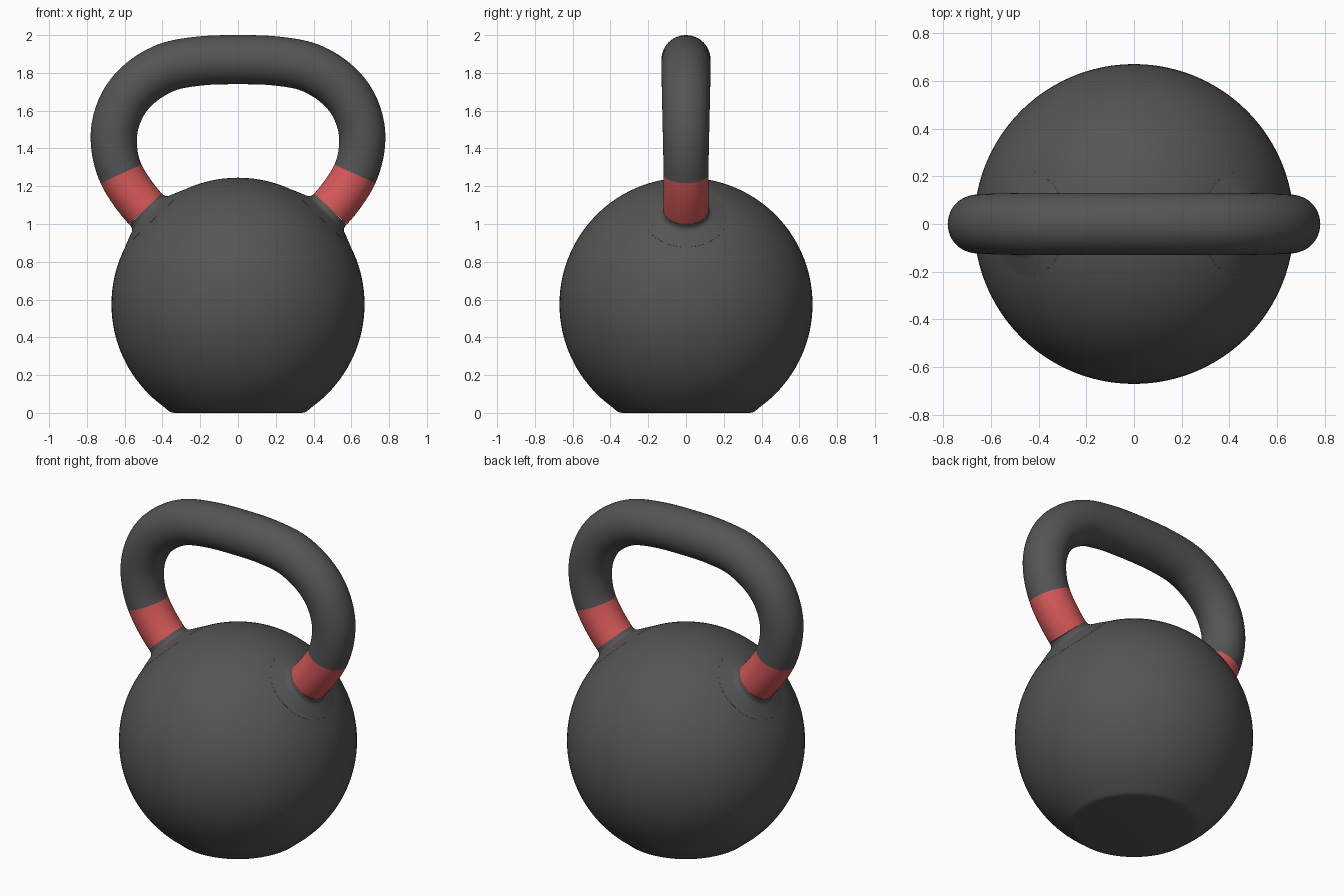
import bpy, bmesh
from math import sin, cos, pi, sqrt
from mathutils import Vector

if "Cube" in bpy.data.objects:
    bpy.data.objects.remove(bpy.data.objects["Cube"])


def material(name, rgb):
    m = bpy.data.materials.new(name)
    m.diffuse_color = (*rgb, 1)
    m.use_nodes = True
    m.node_tree.nodes["Principled BSDF"].inputs["Base Color"].default_value = m.diffuse_color
    return m


IRON = material("dark_iron", (0.09, 0.09, 0.09))
RED = material("red_band", (0.68, 0.10, 0.10))
CENTRE, R = Vector((0, 0, 0.575)), 0.67


def ring(centre, axis, radius, sides):
    """Circle of points around an axis lying in the XZ plane."""
    v = Vector((0, 1, 0))
    u = v.cross(axis).normalized()
    return [centre + radius * (u * cos(2 * pi * i / sides) + v * sin(2 * pi * i / sides))
            for i in range(sides)]


def skin(name, rings, mat, mirror=False):
    """Bridge successive rings and cap both ends."""
    bm = bmesh.new()
    loops = [[bm.verts.new(p) for p in r] for r in rings]
    n = len(loops[0])
    for a, b in zip(loops, loops[1:]):
        for i in range(n):
            j = (i + 1) % n
            bm.faces.new((a[i], a[j], b[j], b[i]))
    bm.faces.new(loops[0])
    bm.faces.new(loops[-1])
    bmesh.ops.recalc_face_normals(bm, faces=bm.faces)
    me = bpy.data.meshes.new(name)
    bm.to_mesh(me)
    bm.free()
    me.materials.append(mat)
    ob = bpy.data.objects.new(name, me)
    bpy.context.collection.objects.link(ob)
    bpy.ops.object.select_all(action='DESELECT')
    ob.select_set(True)
    bpy.context.view_layer.objects.active = ob
    bpy.ops.object.shade_smooth_by_angle(angle=0.6)
    if mirror:
        ob.modifiers.new("mirror", 'MIRROR')
    return ob


def spline(pts, k, t):
    """Catmull-Rom position and tangent on segment k."""
    a, b, c, d = pts[k - 1:k + 3]
    q1, q2, q3 = c - a, 2 * a - 5 * b + 4 * c - d, 3 * b - a - 3 * c + d
    return (0.5 * (2 * b + q1 * t + q2 * t * t + q3 * t ** 3),
            (q1 + 2 * q2 * t + 3 * q3 * t * t).normalized())


# Ball body with a flat, softly rounded foot
up = Vector((0, 0, 1))
profile = [(0.335, 0), (0.352, 0.002), (0.366, 0.009)]
start = -0.945
for i in range(49):
    a = start + (pi / 2 - 0.002 - start) * i / 48
    profile.append((R * cos(a), CENTRE.z + R * sin(a)))
skin("body", [ring(up * z, up, r, 96) for r, z in profile], IRON)

# Handle centreline: half path from the top middle down to the body
half = [(0, 1.87), (0.2, 1.863), (0.38, 1.828), (0.53, 1.735), (0.622, 1.61),
        (0.658, 1.45), (0.619, 1.265), (0.49, 1.08), (0.36, 0.99)]
pts = [Vector((-x, 0, z)) for x, z in half[:0:-1]] + [Vector((x, 0, z)) for x, z in half]


def tube(first, last, steps=8):
    rings = []
    for k in range(first, last):
        for s in range(steps + (k == last - 1)):
            p, t = spline(pts, k, s / steps)
            f = min(1, max(0, (p.z - 1.3) / 0.5))
            rings.append(ring(p, t, 0.119 + 0.011 * f, 48))
    return rings


# Grip and the two red bands
skin("handle", tube(2, 14), IRON)
skin("handle_band", tube(14, 15), RED, mirror=True)

# Flared necks blending the handle into the ball
axis = (pts[15] - CENTRE).normalized()
flare = [((pts[15] - CENTRE).length, 0.119), (0.688, 0.120), (0.677, 0.124),
         (0.669, 0.132), (0.663, 0.146), (0.656, 0.165), (0.6455, 0.19),
         (0.634, 0.218), (0.60, 0.22)]
skin("handle_neck", [ring(CENTRE + axis * h, axis, r, 48) for h, r in flare], IRON, mirror=True)
